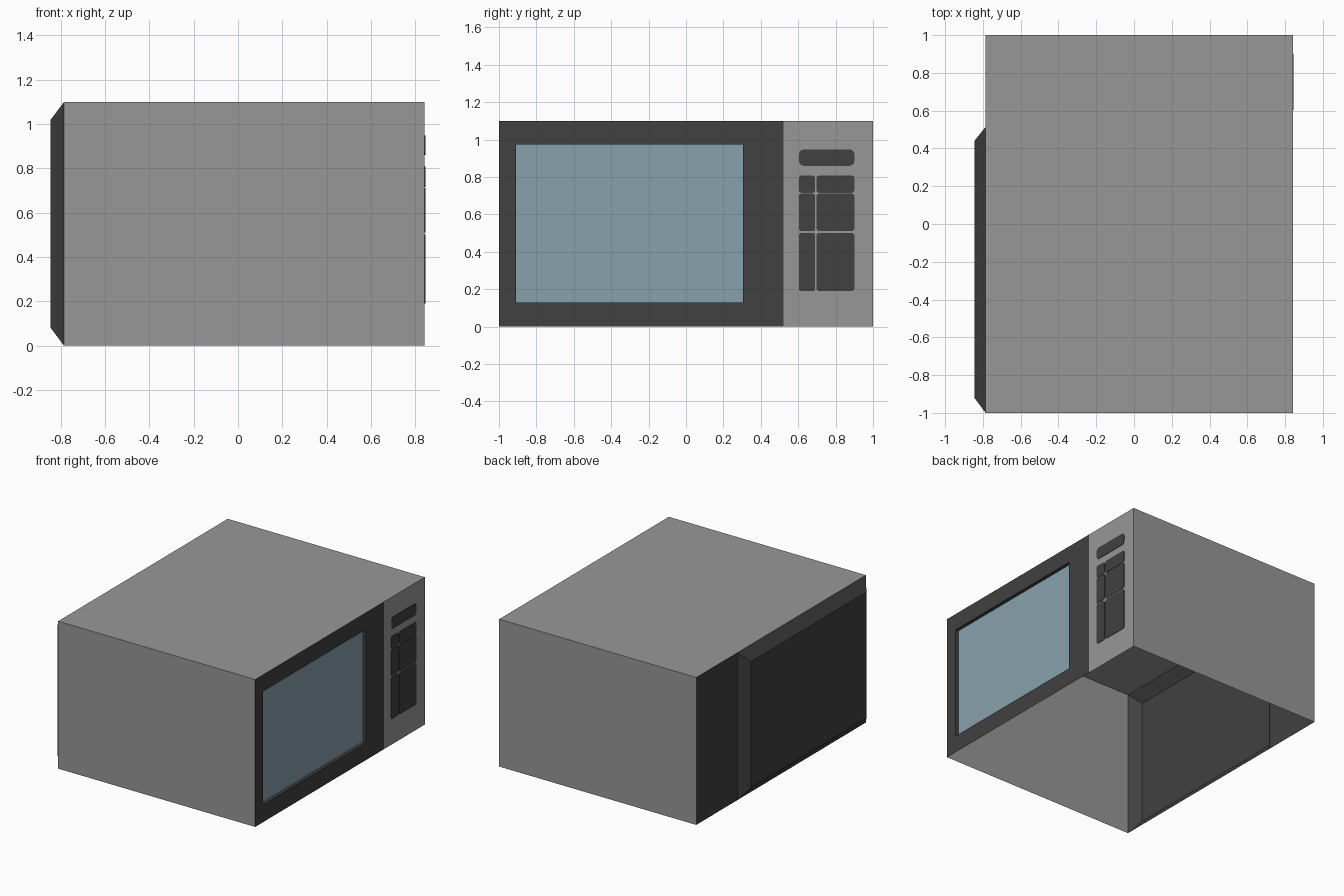
import bpy, bmesh, math

if "Cube" in bpy.data.objects:
    bpy.data.objects.remove(bpy.data.objects["Cube"])

# Overall dimensions: the door faces +x
XF, XB, XBUMP = 0.842, -0.785, -0.845
H, DOOR_Y = 1.1, 0.52


def material(name, rgb):
    m = bpy.data.materials.new(name)
    m.diffuse_color = (*rgb, 1)
    m.use_nodes = True
    m.node_tree.nodes["Principled BSDF"].inputs["Base Color"].default_value = m.diffuse_color
    return m


GREY = material("grey casing", (0.312, 0.312, 0.312))
DARK = material("dark trim", (0.052, 0.052, 0.052))
GLASS = material("blue glass", (0.245, 0.355, 0.415))


def finish(name, bm, mats):
    me = bpy.data.meshes.new(name)
    bm.to_mesh(me)
    bm.free()
    for m in mats:
        me.materials.append(m)
    ob = bpy.data.objects.new(name, me)
    bpy.context.collection.objects.link(ob)
    return ob


def rect(x, y0, y1, z0, z1):
    return [(x, y0, z0), (x, y1, z0), (x, y1, z1), (x, y0, z1)]


def stepped(name, loops, mats, cap_mat=0, flip=False, cap=True):
    """Bridge successive loops, then close the last one."""
    bm = bmesh.new()
    rings = [[bm.verts.new(p) for p in loop] for loop in loops]
    n = len(rings[0])
    for a, b in zip(rings, rings[1:]):
        for i in range(n):
            j = (i + 1) % n
            bm.faces.new((a[i], a[j], b[j], b[i]))
    if cap:
        bm.faces.new(rings[-1]).material_index = cap_mat
    if flip:
        bmesh.ops.reverse_faces(bm, faces=bm.faces[:])
    return finish(name, bm, mats)


def rounded(x, y0, y1, z0, z1, r):
    pts = []
    corners = [(y0 + r, z0 + r, 180), (y1 - r, z0 + r, 270),
               (y1 - r, z1 - r, 0), (y0 + r, z1 - r, 90)]
    for cy, cz, start in corners:
        for k in range(4):
            a = math.radians(start + 30 * k)
            pts.append((x, cy + r * math.cos(a), cz + r * math.sin(a)))
    return pts


def plate(name, y0, y1, z0, z1, r):
    return stepped(name, [rounded(x, y0, y1, z0, z1, r) for x in (XF, XF + 0.003)], [DARK])


# Casing: two sides and the top, open underneath
bm = bmesh.new()
profile = [(-1, 0), (-1, H), (1, H), (1, 0)]
rows = [(bm.verts.new((XB, y, z)), bm.verts.new((XF, y, z))) for y, z in profile]
for p, q in zip(rows, rows[1:]):
    bm.faces.new((p[0], p[1], q[1], q[0]))
finish("casing", bm, [GREY])

# Door: dark frame with a shallow recess, and the glass at its bottom
window = (-0.91, 0.305, 0.13, 0.975)
stepped("door_frame", [rect(XF, -1, DOOR_Y, 0, H), rect(XF, *window),
                       rect(XF - 0.025, *window)], [DARK], cap=False)
stepped("door_window", [rect(XF - 0.025, *window)], [GLASS])

# Control panel with display and keypad
stepped("control_panel", [rect(XF, DOOR_Y, 1, 0, H)], [GREY])
plate("display", 0.605, 0.90, 0.86, 0.948, 0.025)
for i, (y0, y1) in enumerate([(0.603, 0.69), (0.698, 0.90)]):
    for j, (z0, z1) in enumerate([(0.19, 0.502), (0.511, 0.712), (0.716, 0.808)]):
        plate(f"keypad_{i}_{j}", y0, y1, z0, z1, 0.014)

# Back wall and its bevelled housing behind the oven
stepped("back_wall", [rect(XB, 0.515, 1, 0, H)], [DARK], flip=True)
stepped("back_housing", [rect(XB, -1, 0.515, 0, H),
                         rect(XBUMP, -0.92, 0.44, 0.08, 1.02)], [DARK], flip=True)
